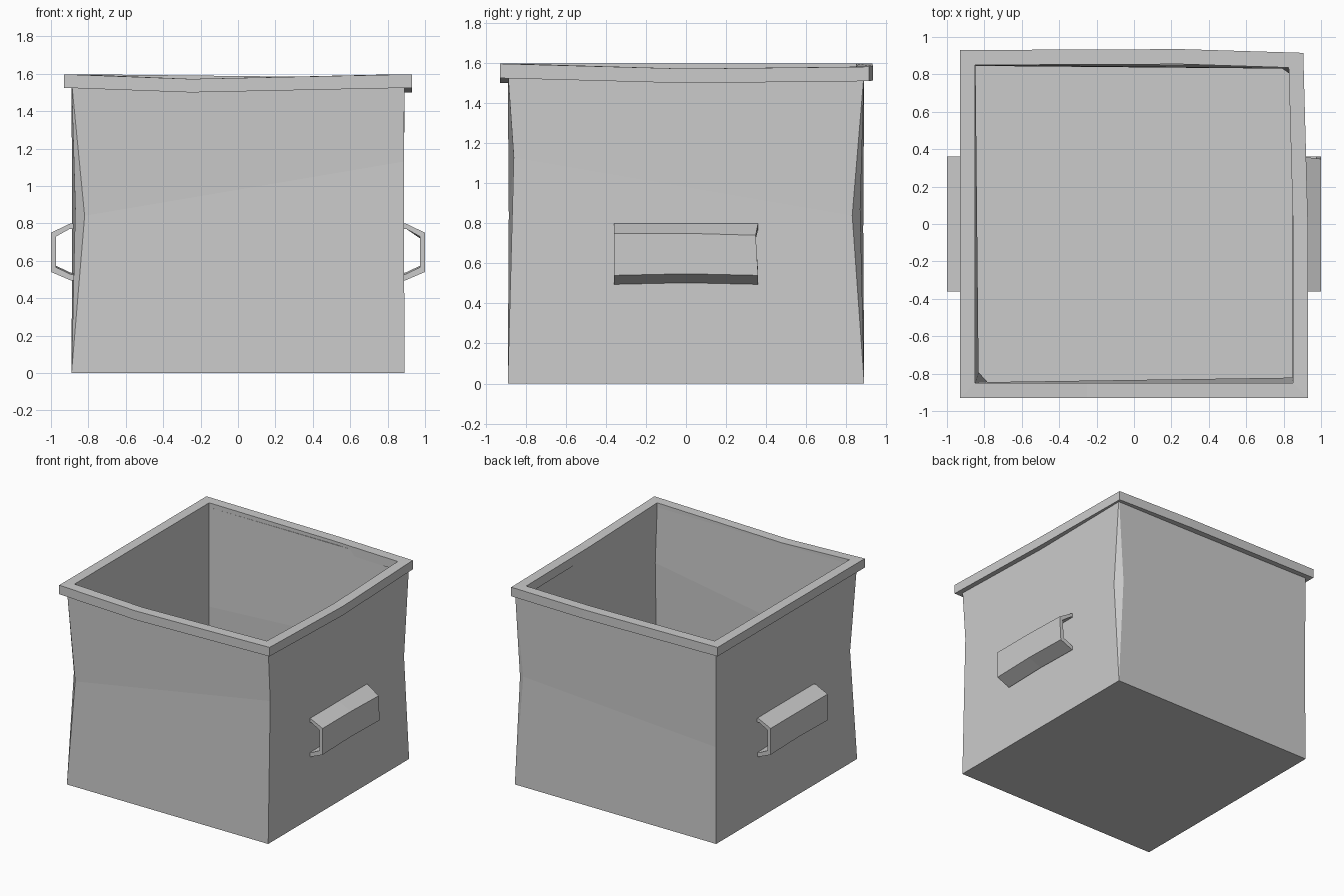
import bpy, bmesh

if "Cube" in bpy.data.objects:
    bpy.data.objects.remove(bpy.data.objects["Cube"])

W = 0.89


def finish(name, bm, recalc=True):
    if recalc:
        bmesh.ops.recalc_face_normals(bm, faces=bm.faces[:])
    me = bpy.data.meshes.new(name)
    bm.to_mesh(me)
    bm.free()
    ob = bpy.data.objects.new(name, me)
    bpy.context.collection.objects.link(ob)
    return ob


# Corners, counter-clockwise from front left: signs, then the dented mid-height
# points belonging to the wall before and the wall after the corner
CORNERS = [
    ((-1, -1), (-0.87, -0.83, 0.88), (-0.82, -0.885, 0.84)),
    ((1, -1), (0.887, -0.86, 1.13), None),
    ((1, 1), (0.887, 0.83, 0.84), (0.83, 0.87, 0.87)),
    ((-1, 1), (-0.887, 0.885, 0.77), None),
]


def shell(bm, scale, floor, flip):
    cols = []
    for (sx, sy), before, after in CORNERS:
        pts = [(sx * W, sy * W, floor), before, after, (sx * W, sy * W, 1.56)]
        vs = [bm.verts.new((p[0] * scale, p[1] * scale, p[2])) if p else None for p in pts]
        vs[2] = vs[2] or vs[1]
        cols.append(vs)
    faces = [bm.faces.new([c[0] for c in reversed(cols)])]
    for a, b in zip(cols, cols[1:] + cols[:1]):
        faces.append(bm.faces.new((a[0], b[0], b[1], a[2])))
        faces.append(bm.faces.new((a[2], b[1], b[3], a[3])))
        if a[1] is not a[2]:
            faces.append(bm.faces.new((a[0], a[2], a[3], a[1])))
    if flip:
        bmesh.ops.reverse_faces(bm, faces=faces)
    return [c[3] for c in cols]


# Dented bin body: outer and inner walls joined at the top
bm = bmesh.new()
outer = shell(bm, 1.0, 0.0, False)
inner = shell(bm, 0.85 / W, 0.04, True)
for i in range(4):
    j = (i + 1) % 4
    bm.faces.new((outer[i], outer[j], inner[j], inner[i]))
finish("bin_body", bm, recalc=False)

# Bent top rim: outer x, y, sag
bm = bmesh.new()
PATH = [(-0.93, -0.93, 0), (-0.25, -0.93, -0.025), (0.93, -0.93, 0), (0.93, 0.0, -0.025),
        (0.905, 0.915, -0.015), (0.25, 0.935, -0.012), (-0.93, 0.93, 0)]
rings = []
for x, y, dz in PATH:
    k = 0.85 / 0.93
    ix = x * k if abs(x) > 0.5 else x
    iy = y * k if abs(y) > 0.5 else y
    rings.append([bm.verts.new(p) for p in (
        (x, y, 1.525 + dz), (x, y, 1.597 + dz), (ix, iy, 1.597 + dz), (ix, iy, 1.525 + dz))])
for a, b in zip(rings, rings[1:] + rings[:1]):
    for i in range(4):
        j = (i + 1) % 4
        bm.faces.new((a[i], b[i], b[j], a[j]))
finish("top_rim", bm)

# Side handles: open channel profile (x, z) swept along y with a slight bend
PROFILE = [(0.88, 0.80), (0.895, 0.80), (1.0, 0.75), (1.0, 0.54), (0.895, 0.495), (0.88, 0.495),
           (0.88, 0.525), (0.90, 0.53), (0.972, 0.565), (0.972, 0.73), (0.90, 0.77), (0.88, 0.77)]
for side, name in ((1, "right_handle"), (-1, "left_handle")):
    bm = bmesh.new()
    secs = []
    for y, dz in ((-0.36, 0), (0.0, 0.008), (0.36, 0)):
        sec = []
        for x, z in PROFILE:
            low = dz if z < 0.6 else 0
            pull = 0.012 if side > 0 and y > 0.3 and 0.7 < z < 0.76 else 0
            sec.append(bm.verts.new((side * x, y - pull, z + low - pull * 0.8)))
        secs.append(sec)
    n = len(PROFILE)
    for a, b in zip(secs, secs[1:]):
        for i in range(n):
            j = (i + 1) % n
            bm.faces.new((a[i], b[i], b[j], a[j]))
    bm.faces.new(secs[0])
    bm.faces.new(secs[-1])
    finish(name, bm)
